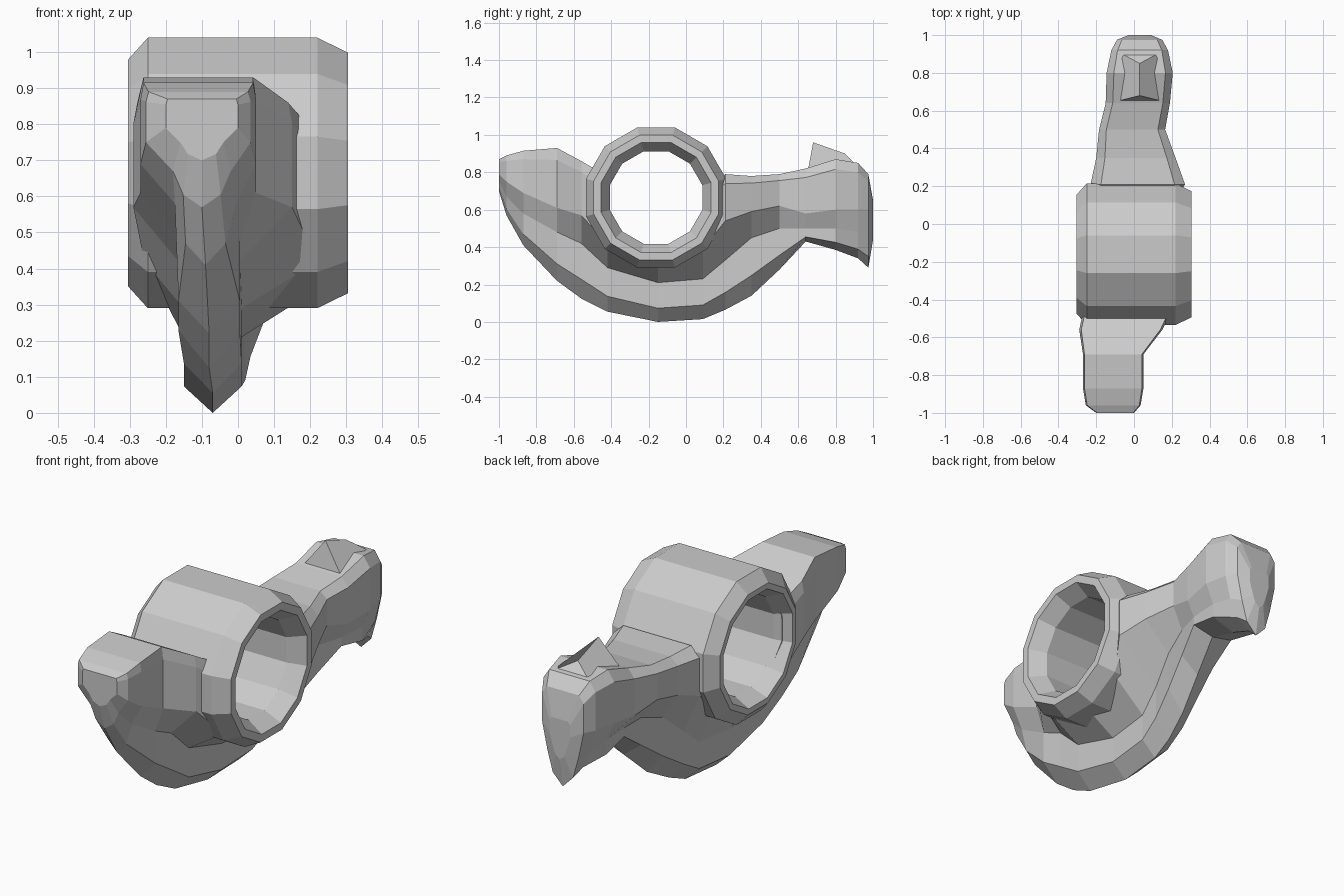
import bpy, bmesh
from math import sin, cos, pi

if "Cube" in bpy.data.objects:
    bpy.data.objects.remove(bpy.data.objects["Cube"])

HUB_Y, HUB_Z, SIDES = -0.16, 0.665, 12


def make_object(name, verts, faces):
    mesh = bpy.data.meshes.new(name)
    mesh.from_pydata(verts, [], faces)
    bm = bmesh.new()
    bm.from_mesh(mesh)
    bmesh.ops.recalc_face_normals(bm, faces=bm.faces)
    bm.to_mesh(mesh)
    bm.free()
    obj = bpy.data.objects.new(name, mesh)
    bpy.context.collection.objects.link(obj)
    return obj


def loft(name, rings, closed=False):
    """Skin equal-length rings; cap the ends, or close back on the first."""
    n, m = len(rings[0]), len(rings)
    verts = [p for r in rings for p in r]
    faces = []
    for i in range(m if closed else m - 1):
        a, b = i * n, ((i + 1) % m) * n
        faces += [(a + k, a + (k + 1) % n, b + (k + 1) % n, b + k) for k in range(n)]
    if not closed:
        faces += [tuple(range(n)), tuple(range((m - 1) * n, m * n))]
    return make_object(name, verts, faces)


def circle(x, r):
    return [(x, HUB_Y + r * cos(2 * pi * (k + .5) / SIDES),
             HUB_Z + r * sin(2 * pi * (k + .5) / SIDES)) for k in range(SIDES)]


# Rocker body: keel below, wider rail above
# y, keel x, rail x, keel z, keel top, rail bottom, rail top, keel half width, rail half width
STATIONS = [
    (-1.0, -.10, -.10, .70, .75, .79, .87, .06, .10),
    (-.96, -.10, -.11, .57, .67, .75, .89, .08, .145),
    (-.87, -.09, -.11, .41, .58, .69, .915, .085, .16),
    (-.69, -.08, -.11, .22, .48, .61, .93, .085, .16),
    (-.56, -.08, -.07, .125, .42, .57, .86, .085, .22),
    (-.42, -.07, -.02, .055, .29, .42, .78, .08, .24),
    (-.15, -.07, .00, .00, .21, .33, .70, .08, .20),
    (.09, -.06, .00, .015, .23, .39, .70, .08, .20),
    (.21, -.05, .02, .065, .33, .54, .79, .085, .25),
    (.35, -.02, .01, .14, .45, .59, .78, .09, .21),
    (.50, .01, -.01, .28, .50, .62, .79, .10, .175),
    (.64, .03, .02, .43, .50, .58, .82, .12, .17),
    (.80, .03, .03, .385, .50, .60, .87, .13, .175),
    (.92, .03, .03, .34, .48, .60, .85, .12, .15),
    (.975, .03, .03, .29, .46, .60, .79, .09, .12),
    (1.0, .03, .03, .44, .50, .57, .65, .04, .06),
]


def section(y, cl, cu, zb, zm, zu, zt, wm, wt):
    zl = zb + .35 * (zm - zb)
    zs = zt - .2 * (zt - zu)
    f = .95 if y < -.3 else .78
    wl = wm * (.65 if abs(y) > .8 else 1)
    right = [(cl + wl, zl), (cl + wm, zm), (cu + wt, zu), (cu + wt, zs), (cu + wt * f, zt)]
    left = [(cl - wl, zl), (cl - wm, zm), (cu - wt, zu), (cu - wt, zs), (cu - wt * f, zt)]
    return [(x, y, z) for x, z in [(cl, zb)] + right + left[::-1]]


body = loft("rocker_body", [section(*s) for s in STATIONS])

# Bore the pivot hole through the body
cutter = loft("bore_cutter", [circle(-.5, .27), circle(.5, .27)])
cutter.hide_render = True
mod = body.modifiers.new("bore", 'BOOLEAN')
mod.operation, mod.solver, mod.object = 'DIFFERENCE', 'EXACT', cutter
bpy.context.view_layer.objects.active = body
bpy.ops.object.modifier_apply(modifier=mod.name)
bpy.data.objects.remove(cutter)

# Pivot hub: tube with chamfered rims and a slightly flared bore
hub_profile = [(-.305, .295), (-.305, .325), (-.25, .388), (.22, .388), (.305, .345), (.305, .305),
               (.22, .256), (-.22, .256)]
loft("pivot_hub", [circle(x, r) for x, r in hub_profile], closed=True)

# Pointed lug on top of the rear pad
make_object("upper_lug",
            [(.03, .68, .96), (-.09, .65, .80), (.15, .65, .80), (.14, .91, .84), (-.08, .91, .84), (.03, .85, .90)],
            [(0, 2, 1), (0, 1, 4, 5), (0, 5, 3, 2), (1, 2, 3, 4), (3, 5, 4)])
